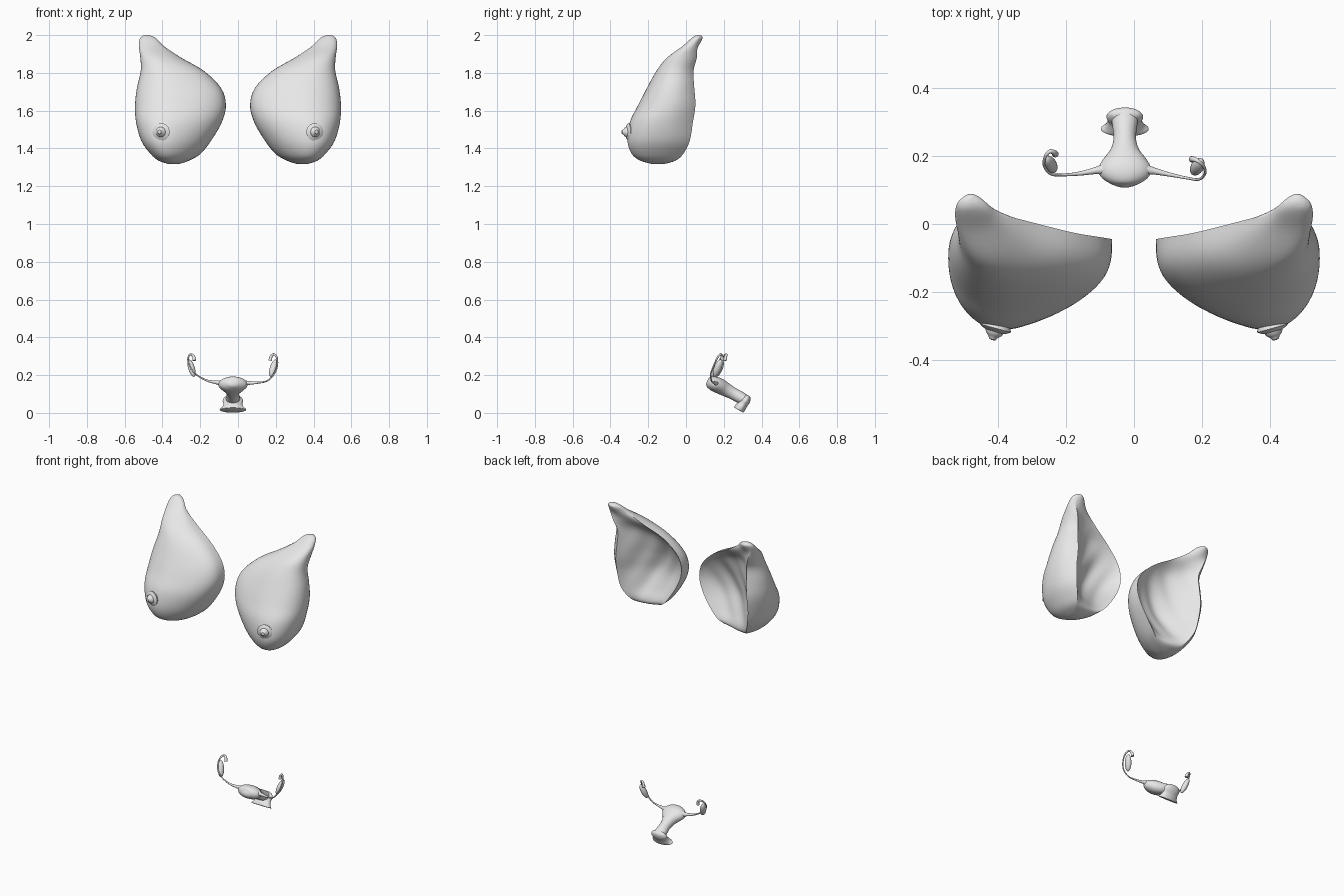
import bpy, bmesh, math
from mathutils import Vector

cube = bpy.data.objects.get("Cube")
if cube:
    bpy.data.objects.remove(cube)

grey = bpy.data.materials.new("plain_grey")
grey.use_nodes = True
grey.diffuse_color = (0.8, 0.8, 0.8, 1)
grey.node_tree.nodes["Principled BSDF"].inputs["Base Color"].default_value = grey.diffuse_color


def spline(rows, steps):
    """Smooth interpolation through rows of equal length."""
    rows = [Vector(r) for r in rows]
    out = []
    for i in range(len(rows) - 1):
        p0, p1 = rows[max(i - 1, 0)], rows[i]
        p2, p3 = rows[i + 1], rows[min(i + 2, len(rows) - 1)]
        for k in range(steps):
            t = k / steps
            out.append(p1 + 0.5 * t * ((p2 - p0) + t * ((2 * p0 - 5 * p1 + 4 * p2 - p3)
                       + t * (3 * p1 - p0 - 3 * p2 + p3))))
    return out + [rows[-1]]


def loft(name, rings, mirror=False, angle=40):
    """Skin a list of closed rings, cap both ends and shade smoothly."""
    bm = bmesh.new()
    loops = [[bm.verts.new(p) for p in ring] for ring in rings]
    n = len(loops[0])
    for a, b in zip(loops, loops[1:]):
        for i in range(n):
            bm.faces.new((a[i], a[(i + 1) % n], b[(i + 1) % n], b[i]))
    bm.faces.new(loops[0])
    bm.faces.new(loops[-1])
    bmesh.ops.recalc_face_normals(bm, faces=bm.faces)
    mesh = bpy.data.meshes.new(name)
    bm.to_mesh(mesh)
    bm.free()
    mesh.shade_smooth()
    mesh.set_sharp_from_angle(angle=math.radians(angle))
    mesh.materials.append(grey)
    obj = bpy.data.objects.new(name, mesh)
    bpy.context.collection.objects.link(obj)
    if mirror:
        obj.modifiers.new("Mirror", 'MIRROR')
    return obj


def ellipse(centre, u, v, n=28):
    return [centre + u * math.cos(2 * math.pi * i / n) + v * math.sin(2 * math.pi * i / n)
            for i in range(n)]


# Breast slices: height, inner x, outer x, inner rim y, y at the widest outer point,
# front y, hollow depth
slices = [
    (1.317, .315, .365, -.14, -.15, -.175, -.015),
    (1.335, .26, .42, -.09, -.15, -.235, -.01),
    (1.37, .20, .462, -.055, -.155, -.275, .025),
    (1.44, .143, .512, -.045, -.145, -.30, .08),
    (1.54, .085, .54, -.045, -.125, -.29, .12),
    (1.63, .064, .545, -.045, -.09, -.25, .12),
    (1.72, .09, .535, -.04, -.07, -.205, .09),
    (1.81, .18, .515, -.025, -.05, -.155, .055),
    (1.88, .30, .517, .005, -.015, -.10, .015),
    (1.94, .39, .525, .03, .025, -.02, -.015),
    (1.98, .43, .52, .055, .053, .025, -.02),
    (1.995, .455, .505, .065, .062, .045, -.013),
    (2.0, .475, .49, .066, .066, .06, -.005),
]


def breast_ring(row, front=44, back=28, wrap=0.8):
    """Front arc, full on the inner side and wrapped round the outer side, with a hollow back."""
    z, xi, xo, yi, yo, yf, dip = row
    cx, hw = (xi + xo) / 2, (xo - xi) / 2
    depth = (yi + yo) / 2 - yf
    ring = []
    for i in range(front + 1):
        a = (math.pi + wrap) * (i / front) ** 1.15
        s = math.sin(a)
        x = cx - hw * math.cos(a) + 0.08 * hw * max(s, 0) ** 2
        rim = yi + (yo - yi) * (x - xi) / (xo - xi)
        power = 0.6 if a < math.pi / 2 else 0.95
        ring.append(Vector((x, rim - depth * math.copysign(abs(s) ** power, s), z)))
    start, end = ring[-1], ring[0]
    for i in range(1, back):
        t = i / back
        p = start.lerp(end, t)
        # Shallow diagonal furrows in the hollow
        furrow = 0.05 * math.sin(45 * p.x + 25 * z) * dip
        p.y -= (dip + furrow) * math.sin(math.pi * t) ** 0.8
        ring.append(p)
    return ring


loft("breasts", [breast_ring(r) for r in spline(slices, 4)], mirror=True, angle=50)

# Nipples: lathed profile of distance along the axis and radius
axis = Vector((0.28, -1, 0.0)).normalized()
side = axis.cross(Vector((0, 0, 1))).normalized()
up = side.cross(axis)
base = Vector((.406, -.303, 1.487))
profile = [(-.02, .034), (-.003, .045), (.003, .047), (.009, .038), (.013, .027),
           (.021, .024), (.026, .018), (.031, .013), (.037, .01), (.039, .003)]
loft("nipples", [ellipse(base + axis * d, side * r, up * r, 24) for d, r in profile], mirror=True)


def bent_body(name, rows, steps=4):
    """Loft ellipses along a path in the middle plane: y, z, half width, half height."""
    rows = spline(rows, steps)
    rings = []
    for i, (y, z, w, h) in enumerate(rows):
        d = rows[min(i + 1, len(rows) - 1)] - rows[max(i - 1, 0)]
        normal = Vector((0, -d[1], d[0])).normalized()
        rings.append(ellipse(Vector((-.027, y, z)), Vector((w, 0, 0)), normal * h))
    return loft(name, rings)


# Womb, narrowing to a neck
bent_body("womb", [(.109, .162, .008, .006), (.116, .16, .036, .024), (.135, .157, .067, .036),
                   (.16, .15, .078, .041), (.185, .138, .066, .04), (.215, .121, .043, .036),
                   (.25, .102, .033, .032), (.285, .083, .036, .032), (.315, .066, .04, .03)])

# Flared passage below the neck
bent_body("lower_passage", [(.33, .092, .02, .008), (.326, .084, .042, .018),
                            (.316, .066, .054, .024), (.302, .046, .05, .025),
                            (.288, .028, .058, .029), (.28, .018, .07, .028),
                            (.278, .015, .067, .024)])


def tube(name, points):
    """Tapered round curve through x, y, z, radius points."""
    curve = bpy.data.curves.new(name, 'CURVE')
    curve.dimensions = '3D'
    curve.bevel_depth = 1
    curve.bevel_resolution = 3
    curve.use_fill_caps = True
    path = spline(points, 6)
    line = curve.splines.new('POLY')
    line.points.add(len(path) - 1)
    for p, (x, y, z, r) in zip(line.points, path):
        p.co = (x, y, z, 1)
        p.radius = r
    line.use_smooth = True
    curve.materials.append(grey)
    bpy.context.collection.objects.link(bpy.data.objects.new(name, curve))


tube("left_tube", [(.02, .16, .155, .026), (.05, .157, .158, .012), (.105, .145, .16, .006),
                   (.155, .135, .17, .004), (.19, .131, .205, .004), (.208, .147, .25, .004),
                   (.205, .168, .295, .005), (.189, .184, .31, .006), (.175, .19, .298, .008),
                   (.171, .19, .277, .01)])
tube("right_tube", [(-.075, .16, .155, .026), (-.105, .158, .16, .012), (-.16, .148, .17, .006),
                    (-.21, .144, .195, .004), (-.245, .147, .23, .004), (-.264, .172, .272, .004),
                    (-.26, .198, .302, .005), (-.247, .213, .309, .006), (-.235, .21, .298, .008),
                    (-.231, .205, .277, .01)])


# Ovaries: slim upright ovals beside the tubes
def ovary(name, centre, lean):
    c, top = Vector(centre), Vector((lean, .015, .046))
    rings = []
    for i in range(13):
        a = math.pi * (0.02 + 0.96 * i / 12)
        r = math.sin(a)
        rings.append(ellipse(c - top * math.cos(a), Vector((.018 * r, 0, 0)),
                             Vector((0, .021 * r, 0)), 20))
    loft(name, rings)


ovary("left_ovary", (.186, .168, .237), .012)
ovary("right_ovary", (-.246, .175, .237), -.012)
